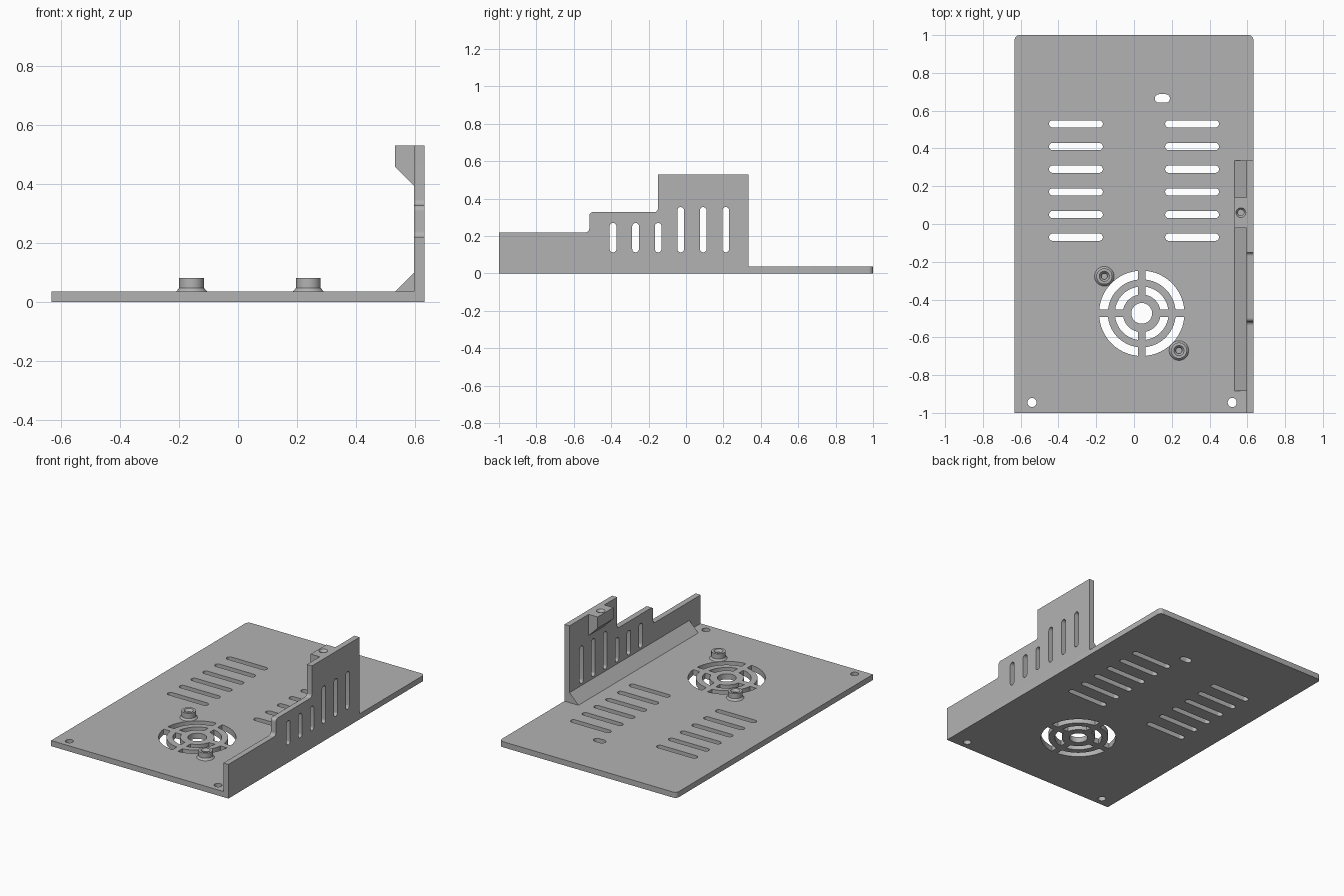
import bpy, bmesh, math
from mathutils import Vector, Matrix

if "Cube" in bpy.data.objects:
    bpy.data.objects.remove(bpy.data.objects["Cube"])

grey = bpy.data.materials.new("plain_grey")
grey.use_nodes = True
grey.diffuse_color = (0.45, 0.45, 0.45, 1)
grey.node_tree.nodes["Principled BSDF"].inputs["Base Color"].default_value = grey.diffuse_color

# Axis frames: columns say where the outline's x, y and depth point
FLAT = Matrix.Identity(4)
SIDE = Matrix(((0, 0, 1, 0), (1, 0, 0, 0), (0, 1, 0, 0), (0, 0, 0, 1)))
CROSS = Matrix(((1, 0, 0, 0), (0, 0, -1, 0), (0, 1, 0, 0), (0, 0, 0, 1)))


def finish(name, bm):
    bmesh.ops.remove_doubles(bm, verts=bm.verts, dist=1e-5)
    bmesh.ops.recalc_face_normals(bm, faces=bm.faces)
    mesh = bpy.data.meshes.new(name)
    bm.to_mesh(mesh)
    bm.free()
    mesh.materials.append(grey)
    obj = bpy.data.objects.new(name, mesh)
    bpy.context.collection.objects.link(obj)
    bpy.ops.object.select_all(action='DESELECT')
    obj.select_set(True)
    bpy.context.view_layer.objects.active = obj
    bpy.ops.object.shade_smooth_by_angle(angle=math.radians(30))
    return obj


def rounded(corners, steps=8):
    """Outline from (x, y, radius) right-angled corners."""
    out = []
    for i, (x, y, r) in enumerate(corners):
        p = Vector((x, y))
        if not r:
            out.append(p)
            continue
        a = (Vector(corners[i - 1][:2]) - p).normalized() * r
        b = (Vector(corners[(i + 1) % len(corners)][:2]) - p).normalized() * r
        for k in range(steps + 1):
            t = math.pi / 2 * k / steps
            q = p + a * (1 - math.sin(t)) + b * (1 - math.cos(t))
            if not out or (q - out[-1]).length > 1e-4:
                out.append(q)
    if (out[0] - out[-1]).length < 1e-4:
        out.pop()
    return out


def slot(x0, x1, y0, y1):
    r = min(x1 - x0, y1 - y0) / 2
    return rounded([(x0, y0, r), (x1, y0, r), (x1, y1, r), (x0, y1, r)])


def hole(x, y, r):
    return slot(x - r, x + r, y - r, y + r)


def vent_sector(cx, cy, r_in, r_out, quarter, half_gap):
    """Quarter of a ring, trimmed to leave parallel spokes."""
    out = []
    for r, order in ((r_out, range(13)), (r_in, range(12, -1, -1))):
        trim = math.asin(half_gap / r)
        for k in order:
            t = quarter * math.pi / 2 + trim + (math.pi / 2 - 2 * trim) * k / 12
            out.append(Vector((cx + r * math.cos(t), cy + r * math.sin(t))))
    return out


def plate(name, outlines, low, high, frame):
    """Extrude an outline with holes from low to high along the frame's depth."""
    curve = bpy.data.curves.new(name, 'CURVE')
    curve.dimensions = '2D'
    curve.fill_mode = 'BOTH'
    curve.extrude = (high - low) / 2
    for pts in outlines:
        s = curve.splines.new('POLY')
        s.points.add(len(pts) - 1)
        for sp, p in zip(s.points, pts):
            sp.co = (p[0], p[1], 0, 1)
        s.use_cyclic_u = True
    temp = bpy.data.objects.new(name + "_outline", curve)
    bpy.context.collection.objects.link(temp)
    bpy.context.view_layer.update()
    graph = bpy.context.evaluated_depsgraph_get()
    mesh = bpy.data.meshes.new_from_object(temp.evaluated_get(graph))
    bm = bmesh.new()
    bm.from_mesh(mesh)
    bpy.data.objects.remove(temp)
    bpy.data.meshes.remove(mesh)
    bm.transform(frame @ Matrix.Translation((0, 0, (low + high) / 2)))
    return finish(name, bm)


def lathe(name, profile, x, y, z, steps=32):
    bm = bmesh.new()
    verts = [bm.verts.new((r, 0, h)) for r, h in profile]
    edges = [bm.edges.new(pair) for pair in zip(verts, verts[1:])]
    bmesh.ops.spin(bm, geom=verts + edges, cent=(0, 0, 0), axis=(0, 0, 1),
                   angle=math.tau, steps=steps)
    bm.transform(Matrix.Translation((x, y, z)))
    return finish(name, bm)


T = 0.036           # sheet thickness
X0, X1 = -0.632, 0.632
WALL = X1 - T       # inner face of the side wall

# Base plate with slots, screw holes and round fan grille
cuts = []
for i in range(6):
    y = 0.53 - 0.12 * i
    cuts += [slot(-0.45, -0.165, y - 0.019, y + 0.019),
             slot(0.165, 0.45, y - 0.019, y + 0.019)]
cuts.append(slot(0.11, 0.19, 0.642, 0.687))
cuts += [hole(x, -0.945, 0.024) for x in (-0.54, 0.52)]
FX, FY = 0.041, -0.473
cuts.append(hole(FX, FY, 0.055))
for r_in, r_out in ((0.1, 0.142), (0.18, 0.226)):
    cuts += [vent_sector(FX, FY, r_in, r_out, q, 0.02) for q in range(4)]
base = rounded([(X0, -1, 0), (X1, -1, 0), (X1, 1, 0.025), (X0, 1, 0.025)])
plate("base_plate", [base] + cuts, 0, T, FLAT)

# Stepped side wall with upright slots
wall = rounded([(-1, T, 0), (0.335, T, 0), (0.335, 0.53, 0), (-0.15, 0.53, 0),
                (-0.15, 0.328, 0.02), (-0.517, 0.328, 0.02),
                (-0.517, 0.22, 0.02), (-1, 0.22, 0)])
slots = []
for i in range(6):
    y = -0.39 + 0.1205 * i
    slots.append(slot(y - 0.018, y + 0.018, 0.113, 0.27 if i < 3 else 0.355))
plate("side_wall", [wall] + slots, WALL, X1, SIDE)

# Sloped strip bracing the wall to the base
plate("corner_brace", [[(0.532, T), (WALL, T), (WALL, 0.1)]], -0.335, 0.885, CROSS)

# Screw block at the top of the wall, with a countersunk blind hole
block = plate("screw_block", [[(0.532, 0.53), (0.532, 0.457), (WALL, 0.393), (WALL, 0.53)]],
              -0.14, 0.02, CROSS)
cutter = lathe("screw_hole_cutter", [(0, 0.02), (0.026, 0.02), (0.026, 0), (0.016, -0.015),
                                     (0.016, -0.07), (0, -0.07)], 0.566, 0.06, 0.53)
cutter.hide_render = True
cutter.hide_viewport = True
cut = block.modifiers.new("screw_hole", 'BOOLEAN')
cut.operation = 'DIFFERENCE'
cut.solver = 'EXACT'
cut.object = cutter

# Two hollow fan standoffs with flared feet
post = [(0, 0.004), (0.016, 0.004), (0.016, 0.03), (0.027, 0.045), (0.042, 0.045),
        (0.042, 0.012), (0.052, 0), (0, 0)]
for side, x, y in (("back", -0.157, -0.277), ("front", 0.238, -0.67)):
    lathe(side + "_standoff", post, x, y, T)
